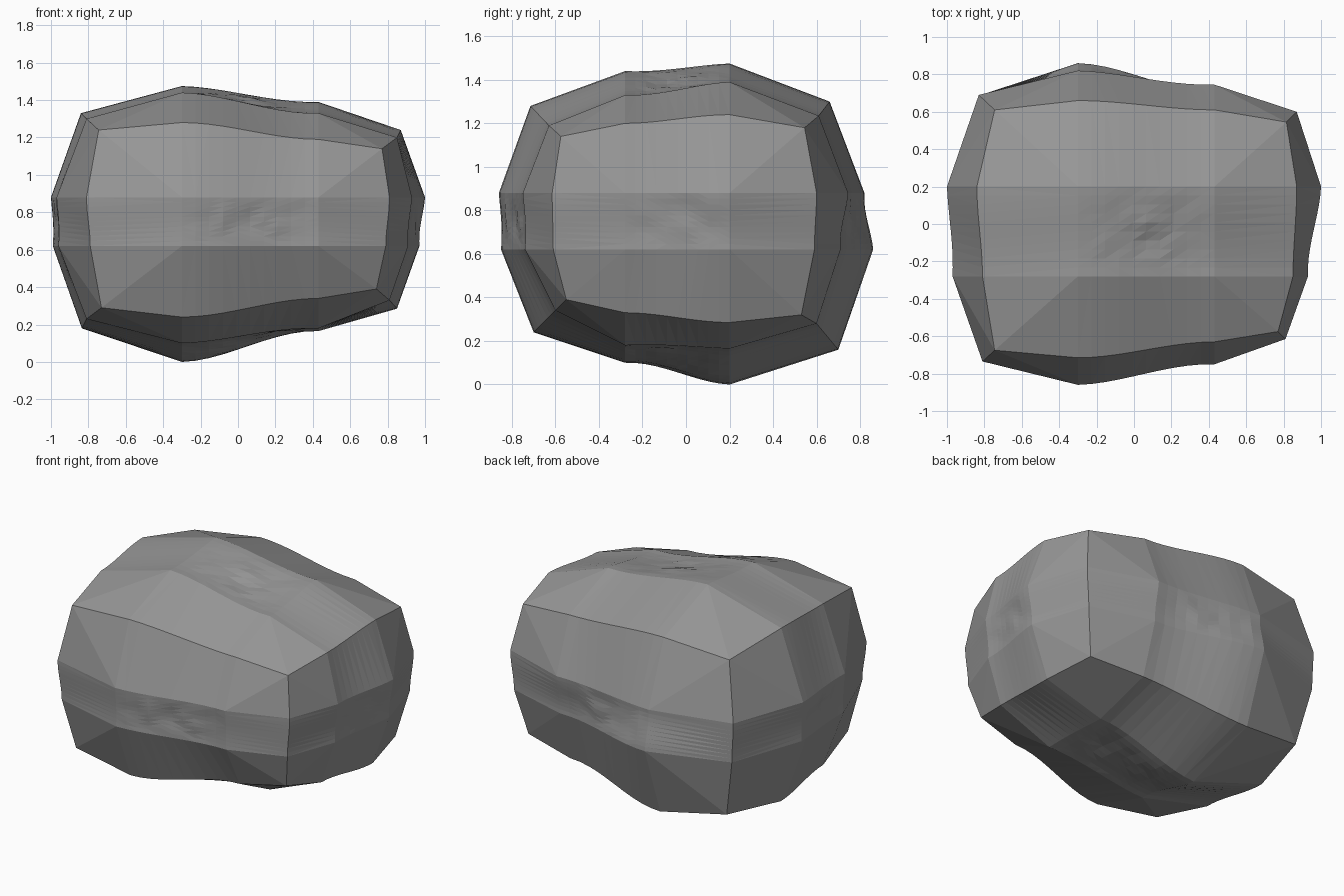
import bpy, bmesh
from math import sin, pi, floor
from itertools import product
from mathutils import Vector, noise

if "Cube" in bpy.data.objects:
    bpy.data.objects.remove(bpy.data.objects["Cube"])

# Rock: a bulged box on a 4x4x4 lattice; inner lattice lines sit at fixed positions
LINES = ((-0.30, 0.43), (-0.28, 0.20), (0.62, 0.88))

# Box corners, ordered by x, then y, then z
CORNERS = [(-.73, -.655, .29), (-.745, -.675, 1.24), (-.74, .63, .23), (-.745, .61, 1.25),
           (.74, -.55, .39), (.77, -.575, 1.14), (.785, .53, .32), (.815, .545, 1.18)]

# Edge points: per edge direction, four edges (low/low, low/high, high/low, high/high), two points each
EDGES = [
    [(-.70, .24), (-.60, .34), (-.715, 1.28), (-.63, 1.19),
     (.70, .16), (.60, .28), (.66, 1.30), (.61, 1.235)],
    [(-.81, .23), (-.835, .18), (-.81, 1.30), (-.84, 1.33),
     (.81, .33), (.85, .285), (.85, 1.20), (.87, 1.24)],
    [(-.79, -.72), (-.81, -.735), (-.82, .69), (-.83, .69),
     (.79, -.61), (.81, -.615), (.85, .59), (.87, .60)],
]

# Face heights: per axis, low and high side, four inner points each
FACES = [
    [(-.96, -.97, -.99, -1.0), (.91, .93, .97, 1.0)],
    [(-.85, -.86, -.74, -.75), (.86, .82, .71, .745)],
    [(.10, .00, .18, .165), (1.44, 1.475, 1.33, 1.39)],
]

lattice = {}
for key, co in zip(product((0, 3), repeat=3), CORNERS):
    lattice[key] = co
for a in range(3):
    b, c = [i for i in range(3) if i != a]
    for (kb, kc, ka), pair in zip(product((0, 3), (0, 3), (1, 2)), EDGES[a]):
        key, co = [0] * 3, [0] * 3
        key[a], key[b], key[c] = ka, kb, kc
        co[a], co[b], co[c] = LINES[a][ka - 1], pair[0], pair[1]
        lattice[tuple(key)] = co
    for side in (0, 1):
        for (kb, kc), h in zip(product((1, 2), repeat=2), FACES[a][side]):
            key, co = [0] * 3, [0] * 3
            key[a], key[b], key[c] = side * 3, kb, kc
            co[a], co[b], co[c] = h, LINES[b][kb - 1], LINES[c][kc - 1]
            lattice[tuple(key)] = co

# Only the middle band of each face is finely divided
N = 10
PARAMS = [0.0] + [1 + i / N for i in range(N + 1)] + [3.0]


def ease(t):
    return t * t * (3 - 2 * t)


def surface_point(p):
    base = [min(int(floor(v)), 2) for v in p]
    frac = [v - k for v, k in zip(p, base)]
    out = Vector()
    for corner in product((0, 1), repeat=3):
        src = lattice.get(tuple(k + d for k, d in zip(base, corner)))
        if src is None:
            continue
        for axis in range(3):
            w = 1.0
            for i in range(3):
                t = frac[i] if i == axis else ease(frac[i])
                w *= t if corner[i] else 1 - t
            out[axis] += w * src[axis]
    # shallow worn dents and fine roughness in the middle bands
    flat = [i for i in range(3) if p[i] in (0.0, 3.0)]
    if len(flat) == 1:
        a = flat[0]
        mid = [sin(pi * frac[i]) for i in range(3) if i != a]
        rough = noise.noise(out * 9) * 0.016 * mid[0] * mid[1]
        out[a] += (1 if p[a] else -1) * (rough - 0.006 * (mid[0] + mid[1]))
    return out


bm = bmesh.new()
verts = {}


def vert(p):
    if p not in verts:
        verts[p] = bm.verts.new(surface_point(p))
    return verts[p]


# Six grid faces sharing their border vertices
for a, side in product(range(3), (0.0, 3.0)):
    for i, j in product(range(len(PARAMS) - 1), repeat=2):
        quad = []
        for di, dj in ((0, 0), (1, 0), (1, 1), (0, 1)):
            p = [PARAMS[i + di], PARAMS[j + dj]]
            p.insert(a, side)
            quad.append(vert(tuple(p)))
        bm.faces.new(quad)
bmesh.ops.recalc_face_normals(bm, faces=bm.faces[:])
# Triangles give the creased, chipped look of the large facets
bmesh.ops.triangulate(bm, faces=bm.faces[:])

mesh = bpy.data.meshes.new("rock")
bm.to_mesh(mesh)
bm.free()
rock = bpy.data.objects.new("rock", mesh)
bpy.context.collection.objects.link(rock)

# Dark grey stone
stone = bpy.data.materials.new("dark_stone")
stone.diffuse_color = (0.31, 0.31, 0.31, 1)
stone.use_nodes = True
stone.node_tree.nodes["Principled BSDF"].inputs["Base Color"].default_value = stone.diffuse_color
mesh.materials.append(stone)
